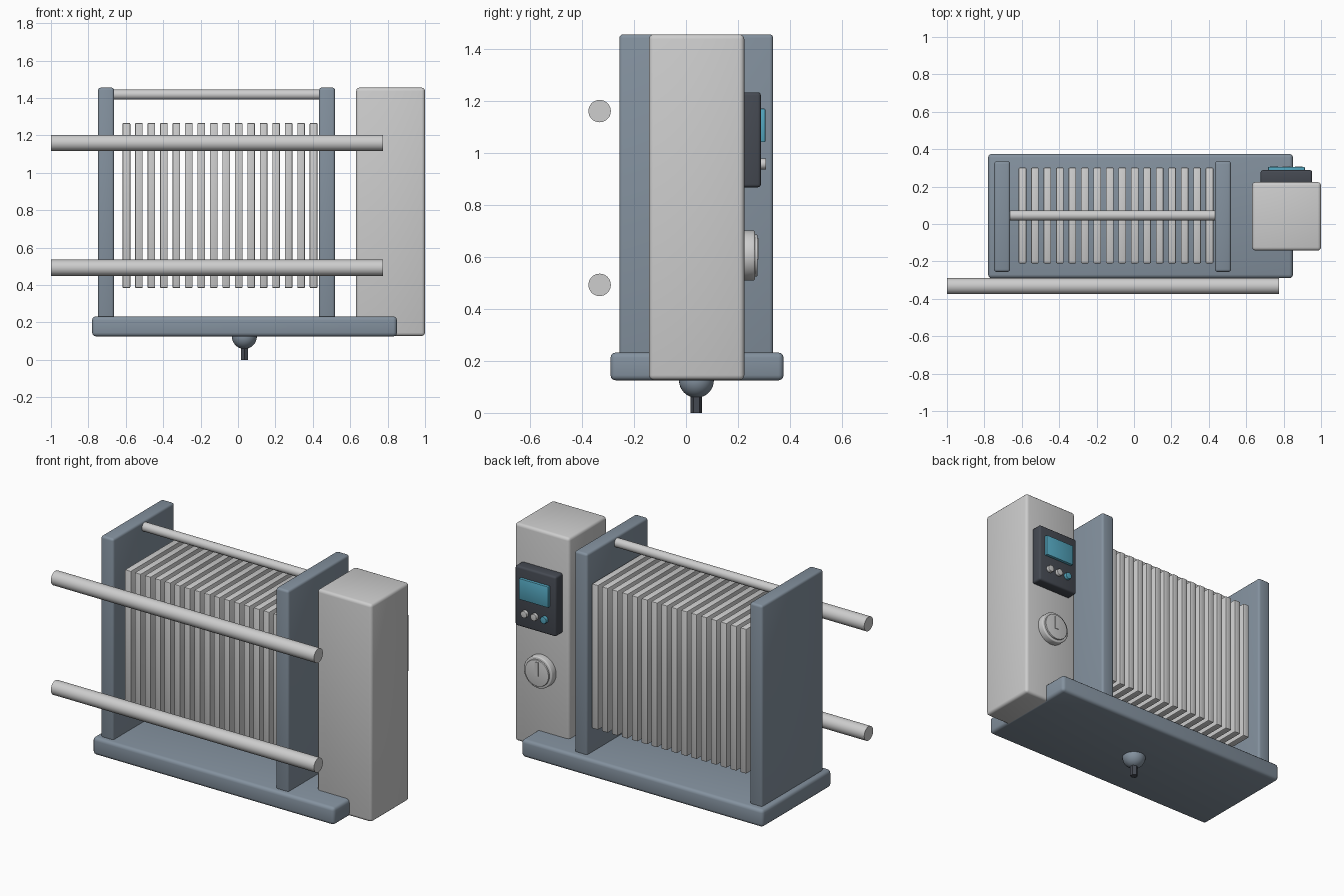
import bpy
from math import radians, pi
from mathutils import Vector

if "Cube" in bpy.data.objects:
    bpy.data.objects.remove(bpy.data.objects["Cube"], do_unlink=True)


def material(name, rgb):
    m = bpy.data.materials.new(name)
    m.use_nodes = True
    m.diffuse_color = (*rgb, 1)
    m.node_tree.nodes["Principled BSDF"].inputs["Base Color"].default_value = (*rgb, 1)
    return m


GREY = material("light grey metal", (0.61, 0.61, 0.61))
STEEL = material("blue grey steel", (0.23, 0.285, 0.345))
DARK = material("dark panel", (0.06, 0.068, 0.085))
CYAN = material("screen cyan", (0.09, 0.39, 0.53))


def finish(name, mat, bevel, segments=3):
    ob = bpy.context.object
    ob.name = name
    ob.data.materials.append(mat)
    if bevel:
        mod = ob.modifiers.new("Rounded edges", "BEVEL")
        mod.width = bevel
        mod.segments = segments
        mod.limit_method = "ANGLE"
        mod.angle_limit = radians(40)
        bpy.ops.object.modifier_apply(modifier=mod.name)
    bpy.ops.object.shade_smooth_by_angle(angle=radians(35))
    return ob


def box(name, low, high, mat, bevel=0.0, segments=3):
    low, high = Vector(low), Vector(high)
    bpy.ops.mesh.primitive_cube_add(size=1, location=(low + high) / 2)
    bpy.context.object.scale = high - low
    bpy.ops.object.transform_apply(location=False, rotation=False)
    return finish(name, mat, bevel, segments)


def cylinder(name, start, end, radius, mat, sides=48, bevel=0.0):
    start, end = Vector(start), Vector(end)
    axis = end - start
    turn = axis.to_track_quat("Z", "Y").to_euler()
    bpy.ops.mesh.primitive_cylinder_add(vertices=sides, radius=radius, depth=axis.length,
                                        location=(start + end) / 2, rotation=turn)
    return finish(name, mat, bevel)


# Base tray and the two end plates
box("base", (-0.78, -0.29, 0.125), (0.85, 0.375, 0.232), STEEL, 0.02)
for side, x in (("right", -0.748), ("left", 0.433)):
    box(side + "_end_plate", (x, -0.256, 0.22), (x + 0.086, 0.335, 1.455), STEEL, 0.014)

# Stack of thin plates
for i in range(16):
    x = -0.617 + i * 0.0667
    box(f"cell_plate_{i + 1}", (x, -0.21, 0.384), (x + 0.041, 0.301, 1.266), GREY, 0.005, 2)

# Tie rod between the end plates and the two front pipes
cylinder("top_rod", (-0.67, 0.046, 1.418), (0.44, 0.046, 1.418), 0.027, GREY)
for place, z in (("lower", 0.492), ("upper", 1.16)):
    cylinder(place + "_pipe", (-1, -0.332, z), (0.775, -0.332, z), 0.043, GREY)

# Control cabinet
CX = 0.815
box("cabinet", (0.632, -0.142, 0.127), (1.0, 0.224, 1.455), GREY, 0.018)
box("control_panel", (CX - 0.138, 0.21, 0.867), (CX + 0.138, 0.288, 1.232), DARK, 0.012)
box("screen", (CX - 0.098, 0.28, 1.041), (CX + 0.098, 0.305, 1.169), CYAN, 0.003, 2)
for name, dx, mat in (("right", -0.066, CYAN), ("middle", 0, GREY), ("left", 0.066, GREY)):
    cylinder(name + "_button", (CX + dx, 0.28, 0.957), (CX + dx, 0.308, 0.957),
             0.021, mat, 24, 0.003)

# Round lock with a key slot
cylinder("lock_flange", (CX, 0.21, 0.605), (CX, 0.265, 0.605), 0.096, GREY, bevel=0.006)
cylinder("lock_face", (CX, 0.26, 0.605), (CX, 0.275, 0.605), 0.08, GREY, bevel=0.003)
box("key_slot", (CX - 0.011, 0.272, 0.59), (CX + 0.011, 0.279, 0.673), GREY)

# Drain dome with its hexagonal stem under the base
bpy.ops.mesh.primitive_uv_sphere_add(segments=32, ring_count=16, radius=0.067,
                                     location=(0.034, 0.04, 0.125))
finish("drain_dome", STEEL, 0)
cylinder("drain_stem", (0.034, 0.04, 0), (0.034, 0.04, 0.08), 0.022, DARK, 6)
